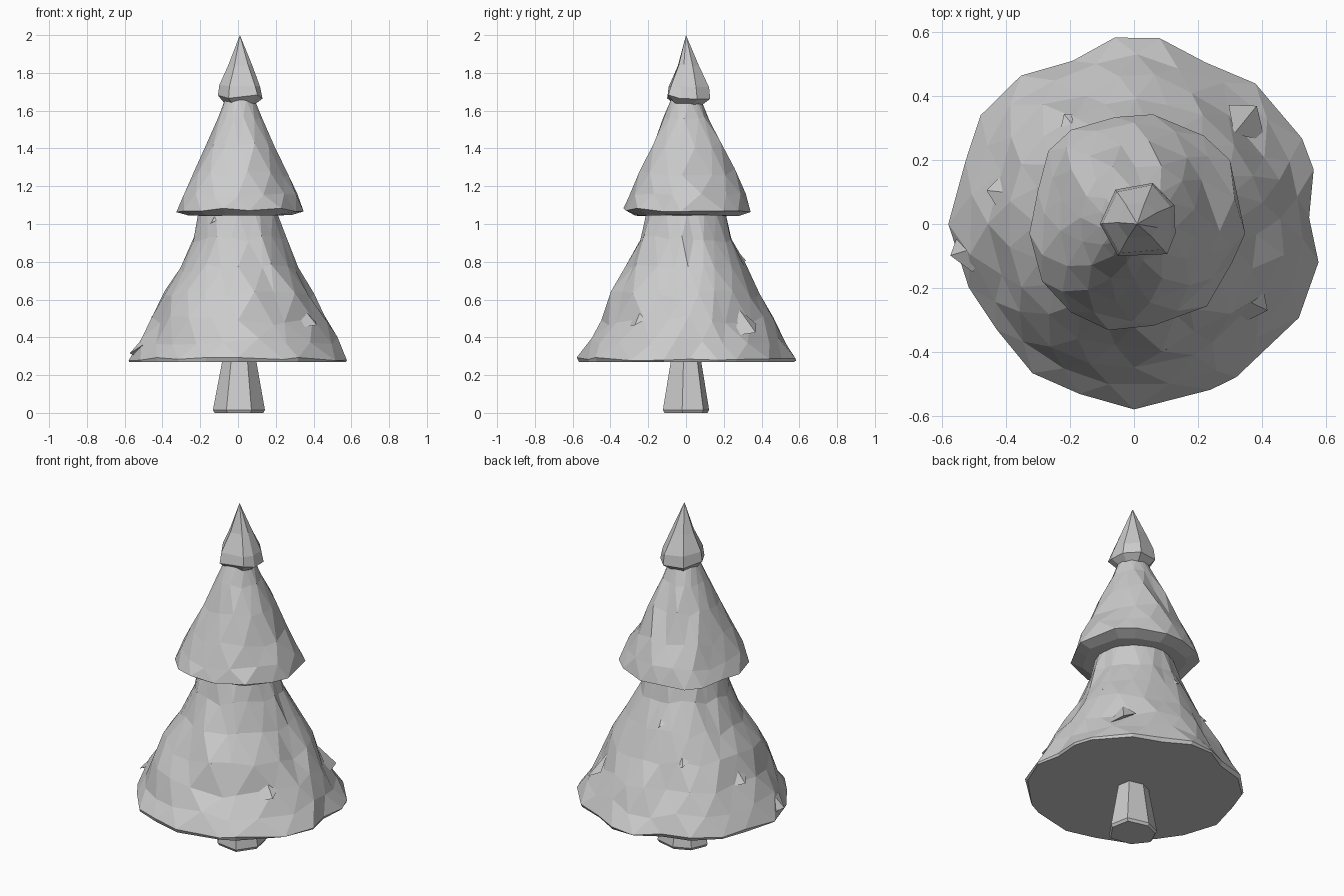
import bpy, bmesh, math, random

if "Cube" in bpy.data.objects:
    bpy.data.objects.remove(bpy.data.objects["Cube"])

random.seed(7)


def link(name, bm):
    mesh = bpy.data.meshes.new(name)
    bm.to_mesh(mesh)
    bm.free()
    obj = bpy.data.objects.new(name, mesh)
    bpy.context.collection.objects.link(obj)
    return obj


def polar(points, center):
    cx, cy = center
    return sorted((math.atan2(y - cy, x - cx), math.hypot(x - cx, y - cy)) for x, y in points)


def build(name, outline, profile, center=(0, 0), jitter=0.0, apex=None, stagger=True):
    """Loft an irregular outline through (scale, z, irregularity, roughness) rings."""
    pts = polar(outline, center)
    n = len(pts)
    mean = sum(r for _, r in pts) / n
    bm = bmesh.new()
    low, was_half, half = None, False, False
    for k, (scale, z, blend, rough) in enumerate(profile):
        if stagger and k > 1:
            half = not half
        ring = []
        for i in range(n):
            a, r = pts[i]
            if half:
                a2, r2 = pts[(i + 1) % n]
                a2 += 2 * math.pi if a2 < a else 0
                a, r = (a + a2) / 2, (r + r2) / 2
            r = scale * (mean + (r - mean) * blend)
            r += random.uniform(-jitter, jitter) * rough
            h = z + random.uniform(-jitter, jitter) * 1.8 * rough
            ring.append(bm.verts.new((center[0] + r * math.cos(a),
                                      center[1] + r * math.sin(a), h)))
        if low is None:
            bm.faces.new(ring[::-1])
        else:
            # triangles where rings are shifted by half a step, quads otherwise
            for i in range(n):
                j = (i + 1) % n
                if half == was_half:
                    bm.faces.new((low[i], low[j], ring[j], ring[i]))
                elif half:
                    bm.faces.new((low[i], low[j], ring[i]))
                    bm.faces.new((low[j], ring[j], ring[i]))
                else:
                    bm.faces.new((low[i], ring[j], ring[i]))
                    bm.faces.new((low[i], low[j], ring[j]))
        low, was_half = ring, half
    if apex:
        tip = bm.verts.new(apex)
        for i in range(n):
            bm.faces.new((low[i], low[(i + 1) % n], tip))
    return link(name, bm)


def leaf_flaps(name, spots):
    """Small wedges hanging from the skirt, given as (angle in degrees, z, radius)."""
    bm = bmesh.new()
    for deg, z, r in spots:
        a = math.radians(deg)
        w = .085 / r

        def point(da, rr, h):
            return bm.verts.new((rr * math.cos(a + da), rr * math.sin(a + da), h))
        top = point(0, r - .09, z + .13)
        left = point(-w, r - .025, z - .01)
        right = point(w, r - .035, z + .05)
        out = point(w * .2, r + .022, z + .005)
        bm.faces.new((top, left, out))
        bm.faces.new((top, out, right))
        bm.faces.new((left, right, out))
    return link(name, bm)


# trunk: tapered seven-sided stump
build("trunk",
      [(-.13, -.01), (-.06, -.10), (.07, -.12), (.14, -.02), (.12, .09), (0, .12), (-.09, .08)],
      [(.95, 0, 1, 0), (1.02, .015, 1, 0), (.66, .28, 1, 0)],
      center=(.01, 0), stagger=False)

# lower foliage: wide skirt with a ragged rim
build("lower_foliage",
      [(.58, -.12), (.51, -.29), (.32, -.48), (.24, -.52), (0, -.575), (-.17, -.53),
       (-.32, -.47), (-.43, -.33), (-.52, -.2), (-.585, 0), (-.53, .2), (-.48, .34),
       (-.35, .46), (-.19, .505), (-.06, .58), (.08, .58), (.22, .5), (.38, .44),
       (.53, .27), (.56, .17), (.55, .02)],
      [(.985, .27, 1, 0), (1, .285, 1, .4), (.91, .38, .8, .8), (.795, .49, .6, 1),
       (.69, .625, .4, 1), (.55, .77, .3, 1), (.43, .92, .3, .7), (.365, 1.06, .3, 0)],
      jitter=.015)
leaf_flaps("lower_leaf_flaps",
           [(-78, .63, .385), (42, .42, .51), (-172, .31, .56), (120, .62, .385),
            (165, .50, .45), (95, .80, .30), (-130, 1.0, .22), (20, .70, .345),
            (-35, .46, .475)])

# middle foliage: smaller skirt with an undercut rim
build("middle_foliage",
      [(-.33, -.03), (-.29, -.18), (-.2, -.28), (-.08, -.335), (.06, -.31), (.23, -.26),
       (.31, -.12), (.355, -.03), (.30, .2), (.22, .28), (.06, .35), (-.06, .34),
       (-.2, .3), (-.27, .23), (-.30, .1)],
      [(.8, 1.045, 1, .2), (1, 1.07, 1, .6), (.89, 1.15, .8, .7), (.73, 1.27, .5, 1),
       (.54, 1.42, .3, .8), (.35, 1.56, .2, .4), (.23, 1.66, .2, 0)],
      center=(.01, 0), jitter=.013)

# top bud: small pointed cap
build("top_bud",
      [(-.11, .0), (-.05, -.10), (.10, -.09), (.13, -.03), (.13, .06), (.06, .13), (-.06, .11)],
      [(.62, 1.63, 1, 0), (1, 1.672, 1, .8), (.9, 1.73, 1, .6), (.5, 1.84, .8, .5)],
      center=(.01, .01), jitter=.008, apex=(.01, 0, 2.0), stagger=False)
